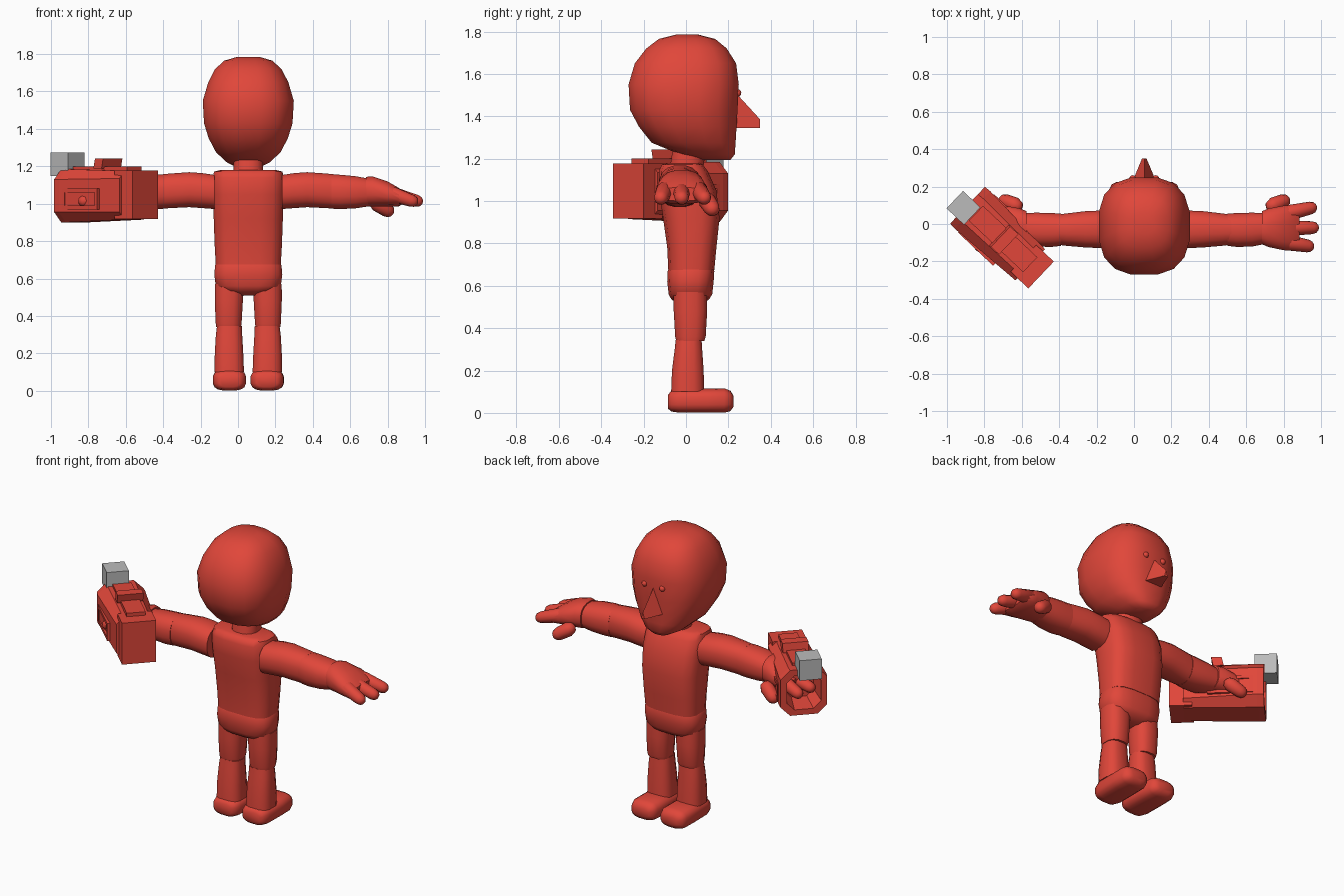
import bpy, bmesh, math
from mathutils import Vector, Matrix

if "Cube" in bpy.data.objects:
    bpy.data.objects.remove(bpy.data.objects["Cube"])

CX = 0.055          # body symmetry plane
RED = bpy.data.materials.new("red")
RED.diffuse_color = (0.75, 0.062, 0.042, 1)
RED.use_nodes = True
RED.node_tree.nodes["Principled BSDF"].inputs["Base Color"].default_value = RED.diffuse_color
GREY = bpy.data.materials.new("grey")
GREY.diffuse_color = (0.5, 0.5, 0.5, 1)
GREY.use_nodes = True
GREY.node_tree.nodes["Principled BSDF"].inputs["Base Color"].default_value = GREY.diffuse_color


def finish(name, bm, mat=RED, angle=50):
    bmesh.ops.recalc_face_normals(bm, faces=bm.faces)
    me = bpy.data.meshes.new(name)
    bm.to_mesh(me)
    bm.free()
    ob = bpy.data.objects.new(name, me)
    bpy.context.collection.objects.link(ob)
    me.materials.append(mat)
    bpy.ops.object.select_all(action='DESELECT')
    ob.select_set(True)
    bpy.context.view_layer.objects.active = ob
    if angle:
        bpy.ops.object.shade_smooth_by_angle(angle=math.radians(angle))
    return ob


def skin(bm, loops):
    """Bridge equal-length vertex loops and cap both ends."""
    rows = [[bm.verts.new(p) for p in loop] for loop in loops]
    n = len(rows[0])
    for a, b in zip(rows, rows[1:]):
        for i in range(n):
            j = (i + 1) % n
            bm.faces.new((a[i], a[j], b[j], b[i]))
    bm.faces.new(rows[0])
    bm.faces.new(rows[-1])


def loft(name, axis, rings, n=16, p=2.4, flip=False):
    """Rings: (position on axis, low1, high1, low2, high2) of rounded sections."""
    place = {'x': lambda t, a, b: (t, a, b), 'y': lambda t, a, b: (a, t, b),
             'z': lambda t, a, b: (a, b, t)}[axis]
    loops = []
    for t, a0, a1, b0, b1 in rings:
        loop = []
        for i in range(n):
            w = 2 * math.pi * (i + 0.5) / n
            c, s = math.cos(w), math.sin(w)
            c = math.copysign(abs(c) ** (2 / p), c)
            s = math.copysign(abs(s) ** (2 / p), s)
            x, y, z = place(t, (a0 + a1) / 2 + c * (a1 - a0) / 2, (b0 + b1) / 2 + s * (b1 - b0) / 2)
            loop.append((2 * CX - x if flip else x, y, z))
        loops.append(loop)
    bm = bmesh.new()
    skin(bm, loops)
    return finish(name, bm)


def capsule(name, a, b, r0, r1, flip=False):
    a, b = Vector(a), Vector(b)
    if flip:
        a.x, b.x = 2 * CX - a.x, 2 * CX - b.x
    d = (b - a).normalized()
    side = d.cross(Vector((0, 0, 1))).normalized()
    up = side.cross(d)
    loops = []
    for c, r, angs in ((a, r0, (-80, -45, 0)), (b, r1, (0, 35, 60, 80))):
        for g in map(math.radians, angs):
            loops.append([c + d * r * math.sin(g) + r * math.cos(g) *
                          (side * math.cos(k * math.pi / 5) + up * math.sin(k * math.pi / 5))
                          for k in range(10)])
    bm = bmesh.new()
    skin(bm, loops)
    return finish(name, bm)


def sym(rings):
    """Rings given as (z, half width, y low, y high), centred on the body."""
    return [(z, CX - w, CX + w, y0, y1) for z, w, y0, y1 in rings]


# Head, neck and torso
loft("head", 'z', sym([
    (1.193, .06, .07, .21), (1.22, .115, -.03, .232), (1.275, .175, -.165, .237),
    (1.35, .215, -.225, .242), (1.43, .24, -.268, .247), (1.55, .247, -.275, .253),
    (1.65, .217, -.245, .24), (1.72, .18, -.19, .195), (1.765, .13, -.13, .14),
    (1.785, .06, -.05, .06)]), p=2.6)
loft("neck", 'z', sym([(1.14, .08, -.08, .08), (1.27, .08, -.06, .1)]))
loft("torso", 'z', sym([
    (.675, .176, -.085, .135), (.78, .182, -.09, .145), (.92, .187, -.11, .16),
    (1.05, .192, -.13, .145), (1.14, .192, -.13, .105), (1.172, .185, -.115, .08),
    (1.18, .15, -.09, .06)]), p=3.2)
loft("hips", 'z', sym([
    (.51, .05, -.03, .07), (.535, .14, -.07, .11), (.56, .176, -.083, .125),
    (.62, .184, -.09, .132), (.67, .18, -.088, .135), (.685, .172, -.08, .128)]), p=3)

# Face
bm = bmesh.new()
v = [bm.verts.new(q) for q in ((CX, .24, 1.505), (CX - .06, .235, 1.345), (CX + .06, .235, 1.345),
                               (CX - .012, .35, 1.345), (CX + .012, .35, 1.345), (CX, .35, 1.385))]
for f in ((0, 1, 3, 5), (0, 5, 4, 2), (1, 2, 4, 3), (3, 4, 5), (0, 2, 1)):
    bm.faces.new([v[i] for i in f])
finish("nose", bm, angle=30)
for sx in (-1, 1):
    bm = bmesh.new()
    bmesh.ops.create_uvsphere(bm, u_segments=10, v_segments=8, radius=.018,
                              matrix=Matrix.Translation((CX + sx * .062, .243, 1.51)))
    finish("eye", bm)

# Limbs, each built on both sides
for flip, tag in ((False, "right"), (True, "left")):
    loft(tag + "_thigh", 'z', [(.34, .092, .228, -.048, .088), (.36, .089, .231, -.053, .095),
                               (.48, .082, .236, -.06, .102), (.57, .075, .236, -.06, .1)],
         n=12, p=2.6, flip=flip)
    loft(tag + "_shin", 'z', [(.1, .076, .238, -.072, .088), (.2, .08, .236, -.068, .085),
                              (.3, .086, .23, -.055, .078), (.345, .088, .224, -.05, .075)],
         n=12, p=2.8, flip=flip)
    loft(tag + "_foot", 'y', [(-.085, .1, .21, .02, .085), (-.07, .078, .232, .006, .105),
                              (-.03, .066, .244, 0, .115), (.1, .066, .246, 0, .115),
                              (.18, .068, .244, 0, .117), (.21, .08, .232, .008, .105),
                              (.225, .105, .205, .03, .08)], p=3, flip=flip)
    loft(tag + "_upper_arm", 'x', [(.235, -.13, .07, .97, 1.155), (.3, -.13, .073, .975, 1.165),
                                   (.37, -.127, .07, .98, 1.17), (.47, -.118, .058, .975, 1.163),
                                   (.52, -.112, .052, .972, 1.158)], flip=flip)
    loft(tag + "_forearm", 'x', [(.5, -.118, .057, .972, 1.158), (.55, -.124, .06, .97, 1.156),
                                 (.63, -.122, .062, .974, 1.148), (.7, -.108, .06, .985, 1.135)],
         flip=flip)
    loft(tag + "_hand", 'x', [(.685, -.11, .07, .985, 1.145), (.72, -.125, .085, .985, 1.147),
                              (.8, -.142, .1, .985, 1.12), (.86, -.145, .105, .985, 1.085),
                              (.885, -.13, .09, 1.0, 1.065)], flip=flip)
    for k, (y0, x1, y1) in enumerate(((.06, .945, .086), (-.022, .955, -.02), (-.1, .93, -.118))):
        capsule(tag + "_finger_%d" % k, (.83, y0, 1.05), (x1, y1, 1.015), .042, .034, flip)
    capsule(tag + "_thumb", (.745, .1, 1.0), (.798, .122, .965), .042, .038, flip)

# Blaster, built along its own u axis then swung into place
FRAME = Matrix.Translation((-.70, -.08, 0)) @ Matrix.Rotation(math.radians(-43.5), 4, 'Z')


def octagon(u, hw, z0, z1, c):
    out = [(hw, z0 + c), (hw, z1 - c), (hw - c, z1), (c - hw, z1),
           (-hw, z1 - c), (-hw, z0 + c), (c - hw, z0), (hw - c, z0)]
    return [FRAME @ Vector((u, a, z)) for a, z in out]


def block(name, u, v, z, size, mat=RED, top_shift=0):
    bm = bmesh.new()
    bmesh.ops.create_cube(bm, size=1)
    for q in bm.verts:
        q.co = Vector((q.co.x * size[0] + u + (top_shift if q.co.z > 0 else 0),
                       q.co.y * size[1] + v, q.co.z * size[2] + z))
    bm.transform(FRAME)
    return finish(name, bm, mat, 0)


bm = bmesh.new()
skin(bm, [octagon(-.12, .085, .95, 1.13, .04), octagon(-.262, .1, .935, 1.15, .045),
          octagon(-.262, .135, .9, 1.185, .055), octagon(-.225, .138, .9, 1.185, .055),
          octagon(.2, .115, .915, 1.175, .04)])
finish("blaster_body", bm, angle=0)
block("blaster_muzzle", .215, 0, 1.048, (.13, .198, .26))
block("blaster_top_rail", .0, 0, 1.185, (.4, .11, .03))
block("blaster_sight", .0, 0, 1.215, (.06, .15, .055), top_shift=.012)
# Raised frame around the opening on each flank
for s in (-1, 1):
    for z in (.98, 1.07):
        block("flank_bar", -.07, s * .128, z, (.26, .025, .02))
    for u in (-.19, .05):
        block("flank_post", u, s * .127, 1.025, (.02, .027, .11))
# Grey scope cube
block("scope_cube", -.268, -.025, 1.211, (.128, .128, .126), GREY)
